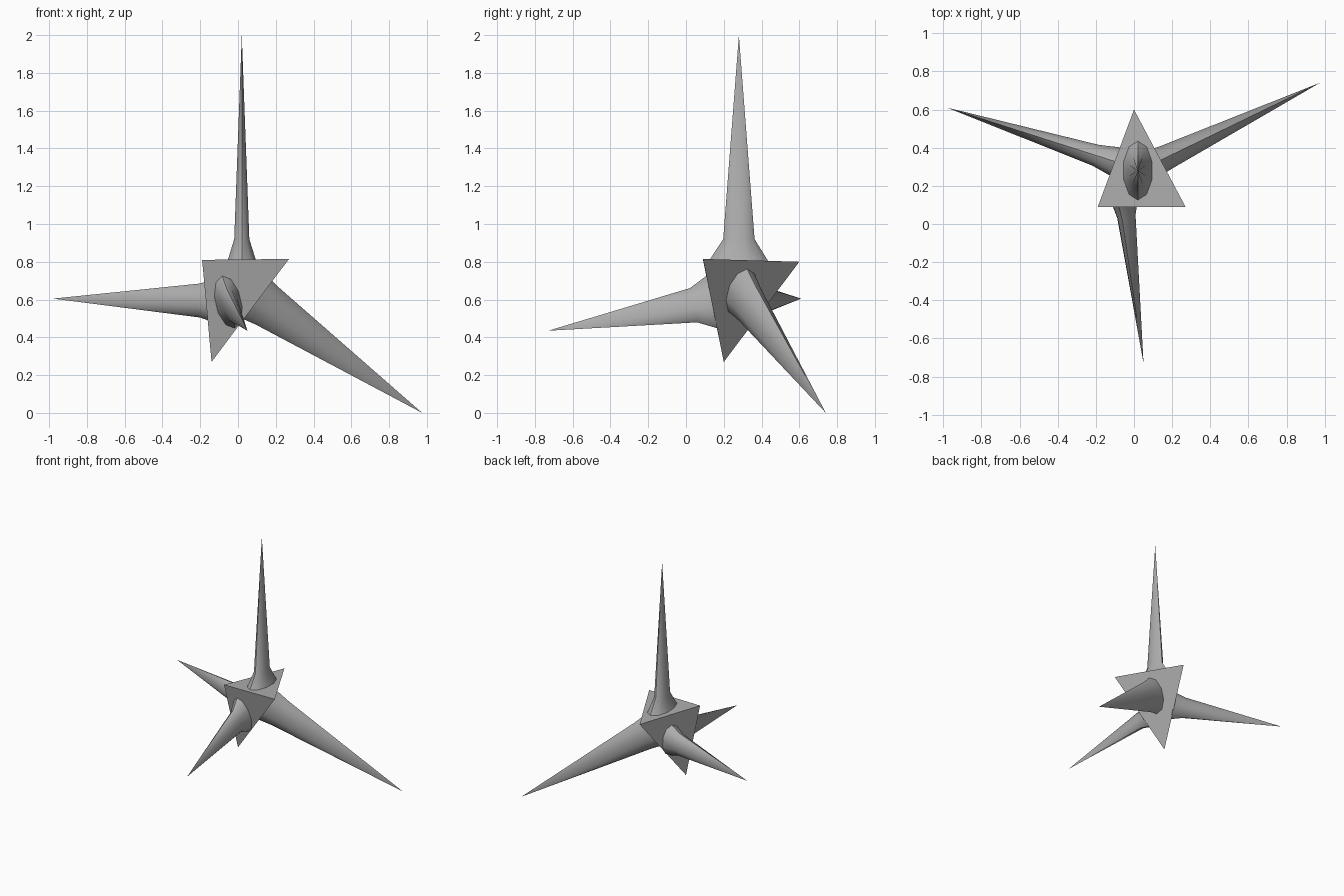
import bpy, bmesh, math
from mathutils import Vector

cube = bpy.data.objects.get("Cube")
if cube:
    bpy.data.objects.remove(cube)

grey = bpy.data.materials.new("plain grey")
grey.use_nodes = True
colour = (0.42, 0.42, 0.42, 1)
grey.diffuse_color = colour
grey.node_tree.nodes["Principled BSDF"].inputs["Base Color"].default_value = colour


def finish(name, bm, smooth):
    bmesh.ops.recalc_face_normals(bm, faces=bm.faces)
    mesh = bpy.data.meshes.new(name)
    bm.to_mesh(mesh)
    bm.free()
    mesh.materials.append(grey)
    ob = bpy.data.objects.new(name, mesh)
    bpy.context.collection.objects.link(ob)
    if smooth:
        bpy.ops.object.select_all(action="DESELECT")
        ob.select_set(True)
        bpy.context.view_layer.objects.active = ob
        bpy.ops.object.shade_smooth_by_angle(angle=math.radians(40))


# Four-cornered core
right = Vector((-0.19, 0.09, 0.81))
left = Vector((0.27, 0.09, 0.815))
back = Vector((0.0, 0.6, 0.8))
bottom = Vector((-0.14, 0.2, 0.27))
bm = bmesh.new()
for p in (right, left, back, bottom):
    bm.verts.new(p)
bmesh.ops.convex_hull(bm, input=bm.verts)
finish("core", bm, False)


# Spike with an oval section and a collar flaring onto a core face
def spike(name, face, base, tip, wide, half_wide, half_thin, flare, sides=10):
    a, b, c = face
    normal = (b - a).cross(c - a).normalized()
    base, tip = Vector(base), Vector(tip)
    axis = (tip - base).normalized()
    wide = Vector(wide)
    wide = (wide - axis * wide.dot(axis)).normalized()
    thin = axis.cross(wide)
    bm = bmesh.new()
    collar, ring = [], []
    for i in range(sides):
        t = math.tau * i / sides
        off = wide * (half_wide * math.cos(t)) + thin * (half_thin * math.sin(t))
        ring.append(bm.verts.new(base + off))
        p = base + off * flare
        p += axis * (normal.dot(a - p) / normal.dot(axis))
        collar.append(bm.verts.new(p - axis * 0.005))
    point = bm.verts.new(tip)
    for i in range(sides):
        j = (i + 1) % sides
        bm.faces.new((collar[i], collar[j], ring[j], ring[i]))
        bm.faces.new((ring[i], ring[j], point))
    bm.faces.new(collar[::-1])
    finish(name, bm, True)


spike("top_spike", (right, left, back), (0.02, 0.28, 0.92), (0.02, 0.28, 2.0),
      (0, 1, 0), 0.083, 0.042, 1.9)
spike("left_spike", (left, back, bottom), (0.15, 0.34, 0.57), (0.975, 0.74, 0.0),
      (0, 0, 1), 0.12, 0.07, 1.2)
spike("right_spike", (right, back, bottom), (-0.2, 0.36, 0.595), (-0.98, 0.61, 0.605),
      (0, 0, 1), 0.09, 0.06, 1.4)
spike("front_spike", (right, left, bottom), (-0.04, 0.04, 0.57), (0.05, -0.73, 0.435),
      (-0.25, 0, 1), 0.095, 0.045, 1.55)
